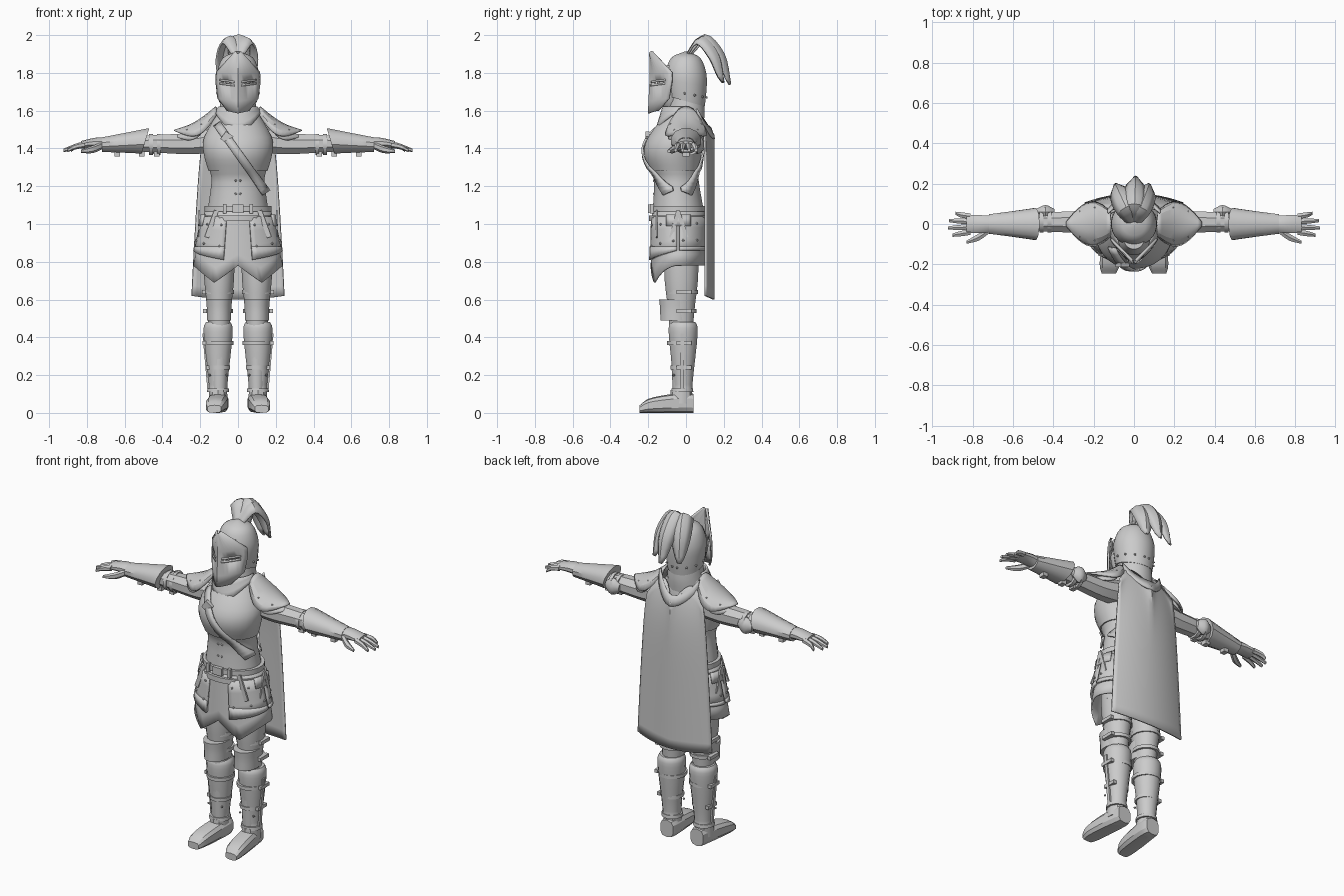
import bpy, bmesh
from mathutils import Vector, Matrix
from math import sin, cos, pi, radians, sqrt, copysign

cube = bpy.data.objects.get("Cube")
if cube:
    bpy.data.objects.remove(cube, do_unlink=True)

shade = 0.6
colour = (shade, shade, shade, 1)
grey = bpy.data.materials.new("armour grey")
grey.use_nodes = True
grey.diffuse_color = colour
grey.node_tree.nodes["Principled BSDF"].inputs["Base Color"].default_value = colour


def make(name, bm, mirror=False, thick=0, angle=35):
    """Turn a bmesh into a shaded object, optionally thickened and mirrored."""
    bmesh.ops.recalc_face_normals(bm, faces=bm.faces)
    mesh = bpy.data.meshes.new(name)
    bm.to_mesh(mesh)
    bm.free()
    mesh.materials.append(grey)
    ob = bpy.data.objects.new(name, mesh)
    bpy.context.collection.objects.link(ob)
    bpy.ops.object.select_all(action='DESELECT')
    ob.select_set(True)
    bpy.context.view_layer.objects.active = ob
    bpy.ops.object.shade_smooth_by_angle(angle=radians(angle))
    if thick:
        solidify = ob.modifiers.new("thickness", 'SOLIDIFY')
        solidify.thickness, solidify.offset = thick, 0
    if mirror:
        ob.modifiers.new("mirror", 'MIRROR')


def spline(points, steps=3):
    """Smooth curve through points of any dimension."""
    p = [Vector(q) for q in points]
    p = [2 * p[0] - p[1], *p, 2 * p[-1] - p[-2]]
    curve = []
    for a, b, c, d in zip(p, p[1:], p[2:], p[3:]):
        for i in range(steps):
            t = i / steps
            curve.append(b + (c - a) * (t / 2) + (2 * a - 5 * b + 4 * c - d) * (t * t / 2)
                         + (3 * b - a - 3 * c + d) * (t ** 3 / 2))
    return curve + [p[-2]]


def smooth_rings(rings):
    return spline([(*ring, 0, 0)[:4] for ring in rings])


def loft(name, rings, axis='z', centre=(0, 0), aspect=(1, 1), tilt=0, n=16,
         mirror=False, power=1, floor=False, angle=35):
    """Rings are (position, radius, v shift, u shift); aspect runs first to last."""
    bm = bmesh.new()
    loops = []
    rings = smooth_rings(rings)
    for j, (pos, radius, shift_v, shift_u) in enumerate(rings):
        k = j / (len(rings) - 1)
        depth = radius * (aspect[0] + (aspect[1] - aspect[0]) * k)
        loop = []
        for i in range(n):
            turn = 2 * pi * (i + 0.5) / n
            c, s = cos(turn), sin(turn)
            u = radius * copysign(abs(c) ** power, c)
            v = depth * copysign(abs(s) ** power, s)
            t = pos + tilt * v * (1 - k) ** 2
            u += centre[0] + shift_u
            v += centre[1] + shift_v + (depth if floor else 0)
            loop.append(bm.verts.new({'x': (t, u, v), 'y': (u, t, v), 'z': (u, v, t)}[axis]))
        loops.append(loop)
    for a, b in zip(loops, loops[1:]):
        for i in range(n):
            bm.faces.new((a[i - 1], a[i], b[i], b[i - 1]))
    bm.faces.new(loops[0])
    bm.faces.new(loops[-1])
    make(name, bm, mirror, angle=angle)


def sheet(name, func, nu, nv, thick=0.01, mirror=False, holes=(), angle=35):
    """Grid surface from func(u, v), both running 0 to 1."""
    bm = bmesh.new()
    grid = [[bm.verts.new(func(i / nu, j / nv)) for j in range(nv + 1)] for i in range(nu + 1)]
    for i in range(nu):
        for j in range(nv):
            if (i, j) not in holes:
                bm.faces.new((grid[i][j], grid[i + 1][j], grid[i + 1][j + 1], grid[i][j + 1]))
    make(name, bm, mirror, thick, angle)


def box(name, centre, size, turn=0, axis='Y', mirror=True):
    bm = bmesh.new()
    place = Matrix.Translation(centre) @ Matrix.Rotation(radians(turn), 4, axis)
    bmesh.ops.create_cube(bm, size=1, matrix=place @ Matrix.Diagonal((*size, 1)))
    make(name, bm, mirror)


def rivets(name, points):
    bm = bmesh.new()
    for p in points:
        bmesh.ops.create_icosphere(bm, subdivisions=1, radius=0.007, matrix=Matrix.Translation(p))
    make(name, bm, True)


# Torso: midriff, breastplate, neck and throat guard
flat = (.84, .84)
midriff = [(1.05, .165, -.04), (1.22, .142, -.05), (1.28, .15, -.06)]
breastplate = [(1.28, .157, -.06), (1.37, .182, -.07), (1.46, .18, -.05), (1.6, .1, -.01)]
loft("midriff", midriff, aspect=flat, n=24)
loft("breastplate", breastplate, aspect=flat, n=28)
loft("neck", [(1.52, .115, -.02), (1.6, .1), (1.72, .088)])


def gorget(u, v):
    a = (u - .5) * pi * 1.1
    r = .1 + .02 * v
    return (r * sin(a), -.02 - (r + .02 * v) * cos(a), 1.62 - v * (.03 + .1 * max(0, cos(a)) ** 2))


sheet("gorget", gorget, 12, 3)

# Diagonal strap following the torso surface, front and back
torso = smooth_rings(midriff) + smooth_rings(breastplate)


def strap(side):
    def point(u, v):
        x = -.11 + .26 * u
        z = 1.375 - 1.4 * x
        x, z = x + (v - .5) * .036, z + (v - .5) * .024
        for a, b in zip(torso, torso[1:]):
            if z <= b[0]:
                break
        _, r, y, _ = a + (b - a) * ((z - a[0]) / (b[0] - a[0]))
        r += .01
        return (x, y + side * r * flat[0] * sqrt(max(.03, 1 - (x / r) ** 2)), z)
    return point


for name, side in (("strap_front", -1), ("strap_back", 1)):
    sheet(name, strap(side), 18, 1)
box("strap_buckle", strap(-1)(.2, .5), (.05, .02, .05), 35, mirror=False)
rivets("midriff_rivets", [(.012, -.17, z) for z in (1.16, 1.23)])


# Skirt and hip plates share one flaring form
def flare(start, end, top, hem, offset):
    def point(u, v):
        a = start + (end - start) * u
        z = top + (hem(u, a) - top) * v
        k = (1.08 - z) / .3
        return ((.168 + .065 * k + offset) * sin(a), -.04 - (.134 + .008 * k + offset) * cos(a), z)
    return point


def skirt_hem(u, a):
    return .69 + .18 * abs(abs(sin(a)) - .5) if cos(a) > 0 else .78


def front_hem(u, a):
    return .81 + .05 * u


def back_hem(u, a):
    return .86


def side_hem(u, a):
    return .99


sheet("skirt", flare(-pi, pi, 1.08, skirt_hem, 0), 60, 5, angle=25)
for name, start, end, hem in (("front_tasset", .32, 1.52, front_hem), ("back_tasset", 1.6, 2.9, back_hem)):
    sheet(name, flare(start, end, 1.04, hem, .013), 10, 3, mirror=True)
    sheet(name + "_trim", flare(start, end, .88, hem, .017), 10, 1, mirror=True)
    rivets(name + "_rivets", [flare(start, end, 1.04, hem, .02)(u, v) for u in (.1, .5, .9) for v in (.2, .7)])
sheet("side_plate", flare(1.15, 2, 1.05, side_hem, .02), 8, 1, mirror=True)

# Belts, buckles and hanging strap ends
for name, z, r in (("belt", 1.08, .178), ("low_belt", 1.03, .186)):
    loft(name, [(z - .015, r), (z + .015, r)], centre=(0, -.04), aspect=flat, n=28)
box("belt_buckle", (0, -.19, 1.08), (.06, .02, .045), mirror=False)
box("belt_loop", (.07, -.18, 1.08), (.02, .02, .05))
box("hanging_strap", (.14, -.155, 1), (.024, .01, .15), -20)
for name, y, turn in (("side_strap", -.06, -15), ("side_strap_end", -.02, 18)):
    box(name, (.205, y, 1), (.01, .02, .15), turn, 'X')

# Helmet skull with a rivet row along its dipping rim, and the face inside
loft("helmet", [(1.65, .1), (1.72, .11), (1.8, .112), (1.88, .08), (1.912, .01)], tilt=-.28, n=28, aspect=(1, .95))
loft("face", [(1.6, .03), (1.65, .06), (1.75, .08), (1.84, .05)], centre=(0, -.075), aspect=(1, 1))
rivets("helmet_rivets", [(.11 * sin(a), -.11 * cos(a), 1.69 + .02 * cos(a)) for a in (1.5, 2, 2.5, 3)])

# Pointed visor: ridge height and half width for each row, with slits left open
visor_rows = [(1.9, .01), (1.79, .113), (1.75, .115), (1.732, .115), (1.65, .105), (1.585, .055)]


def visor(u, v):
    s = 2 * u - 1
    k = abs(s)
    z, half = visor_rows[round(v * 5)]
    bulge = .04 * k * (1 - k)
    return (s * (half + bulge / 2), -.187 - .01 * v * v + half * k - bulge, z + .015 * k)


def eye_rim(row):
    def point(u, v):
        x, y, z = visor(.57 + .33 * u, row / 5)
        return (x, y - .004, z + .01 * (v - .5))
    return point


sheet("visor", visor, 14, 5, holes=[(i, 2) for i in (2, 3, 4, 9, 10, 11)], angle=20)
for name, row in (("upper_eye_rim", 2), ("lower_eye_rim", 3)):
    sheet(name, eye_rim(row), 6, 1, mirror=True)

# Plume of three arched, cupped feathers
arch = spline([(0, 1.89), (.1, 2), (.2, 1.9), (.235, 1.74)], 4)
for name, turn, size in (("plume_middle", -2, 1), ("plume_right", 25, .93), ("plume_left", -21, .9)):
    def feather(u, v):
        y, z = arch[round(v * 12)]
        s = 2 * u - 1
        swell = sin(pi * (.05 + .93 * v)) ** .7
        cup = .045 * s * s * swell
        p = Vector((s * .056 * swell, (y - cup * v) * size, 1.89 + (z - 1.89) * size - cup * (1 - v / 2)))
        return Matrix.Rotation(radians(turn), 3, 'Z') @ p
    sheet(name, feather, 4, 12)


# Cape with a scooped neckline
def cape(u, v):
    s = 2 * u - 1
    peak = sin(pi * abs(s))
    top = 1.47 + .1 * peak
    z = top + (.6 + .02 * s * s - top) * v
    return (s * (.185 + .06 * v ** .7), .147 - .045 * s * s - .06 * peak * (1 - v) ** 8, z)


def collar(u, v):
    s = 2 * u - 1
    return (.13 * s, .15 - .075 * abs(s) ** 1.5 - .02 * v, 1.45 + .1 * s * s + .06 * v)


sheet("cape", cape, 20, 16)
sheet("cape_collar", collar, 10, 2)


# Shoulder plates taper to an outer point
def pauldron(scale, drop):
    def point(u, v):
        a = (v - .5) * 2.8
        half = .11 * scale * sin(pi * (.17 + .81 * u))
        sag = .02 * sin(pi * u)
        z = 1.62 - sag - drop - .125 * u - half * (1 - .4 * u) * (1 - cos(a))
        return (.115 + drop + .22 * scale * u, half * sin(a), z)
    return point


sheet("pauldron", pauldron(1, 0), 11, 8, mirror=True, angle=20)
sheet("under_pauldron", pauldron(.85, .03), 10, 8, mirror=True)
rivets("pauldron_rivets", [pauldron(1, 0)(u, v) for u in (.35, .7) for v in (.2, .8)])

# Arms: sleeve, elbow guard and flaring gauntlet
arm = dict(axis='x', mirror=True)
loft("upper_arm", [(.12, .07, .02), (.25, .06), (.4, .053), (.52, .045)], centre=(.01, 1.425), n=8, angle=20, **arm)
for x in (.42, .46):
    loft("elbow_band", [(x - .01, .058), (x + .01, .058)], centre=(.015, 1.42), n=12, **arm)
loft("elbow_guard", [(.395, .015), (.44, .036), (.485, .015)], centre=(.06, 1.42), aspect=(1.4, 1.4), n=10, **arm)
loft("gauntlet", [(.49, .082, .01), (.6, .066), (.72, .05, -.01)], centre=(0, 1.43),
     aspect=(.85, .8), tilt=-.3, n=12, **arm)
for x in (.43, .51, .64):
    box("arm_buckle", (x, 0, 1.37), (.03, .035, .025))

# Hands
loft("palm", [(.7, .042), (.76, .046, .003), (.83, .047, -.005)], centre=(0, 1.425), aspect=(.8, .42), n=10, **arm)
for i in range(4):
    y = .038 - .026 * i
    tip = .925 - .014 * (i - 1.7) ** 2
    loft("finger", [(.81, .016, 0, y), (.86, .015, -.01, y * 1.2), (tip, .009, -.03, y * 1.4)],
         centre=(0, 1.42), n=6, **arm)
loft("thumb", [(.72, .02, 0, -.03), (.77, .02, -.02, -.065), (.83, .009, -.03, -.09)],
     centre=(0, 1.415), n=6, **arm)

# Legs, knee guards and greaves
loft("leg", [(.9, .085), (.7, .08), (.5, .06), (.1, .04)], centre=(.1, -.025), aspect=(1.12, 1.12), mirror=True)
loft("knee_guard", [(.49, .065), (.55, .066), (.6, .07)], centre=(.1, -.053), aspect=(1.3, 1.3), mirror=True)
loft("greave", [(.11, .055), (.15, .05), (.36, .073), (.45, .078), (.48, .066)], centre=(.105, -.015), mirror=True)
loft("greave_rim", [(.11, .06), (.13, .058)], centre=(.105, -.02), mirror=True)
for z, r in ((.24, .06), (.37, .077), (.54, .074), (.64, .08)):
    loft("leg_strap", [(z - .01, r), (z + .01, r)], centre=(.1, -.02), aspect=(1.05, 1.05), mirror=True)
    box("leg_buckle", (.1 + r, -.01, z), (.02, .08, .02))
for name, z, height in (("greave_seam", .27, .3), ("thigh_seam", .7, .17)):
    box(name, (.17, -.02, z), (.01, .02, height), 5)
rivets("greave_rivets", [(.105 + s * .045, -.065, z) for s in (-1, 1) for z in (.2, .43)])

# Boots with blunt toes turned slightly out
loft("boot", [(.04, .042, 0, .1), (0, .05, 0, .1), (-.1, .055, 0, .11), (-.2, .052, 0, .12), (-.245, .037, 0, .125)],
     axis='y', aspect=(1.2, .55), n=10, power=.65, floor=True, mirror=True, angle=20)
loft("boot_cuff", [(.05, .052), (.12, .05)], centre=(.105, -.025), aspect=(1.15, 1.15), n=10, mirror=True)
